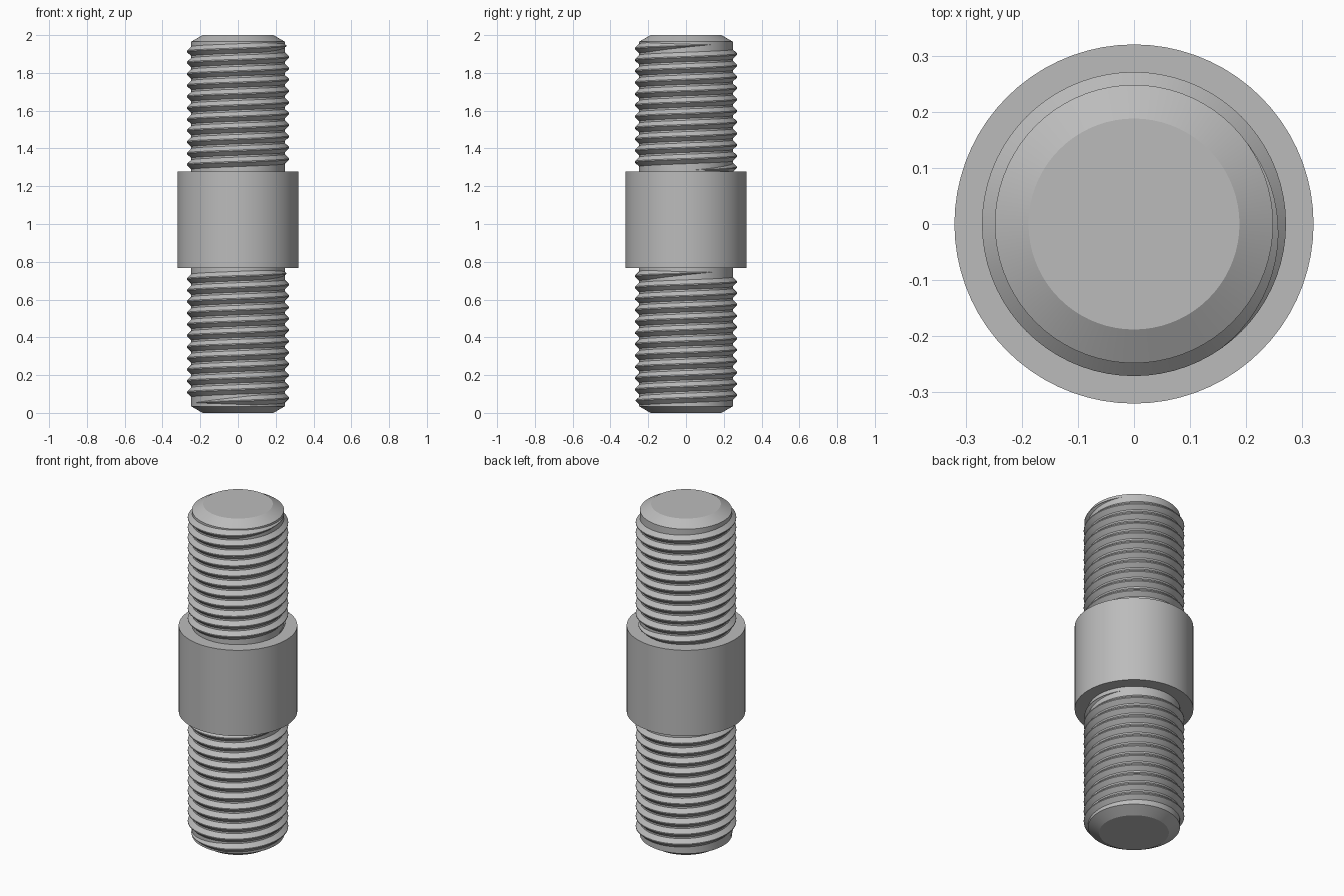
import bpy, bmesh
from math import pi, sin, cos, radians

if "Cube" in bpy.data.objects:
    bpy.data.objects.remove(bpy.data.objects["Cube"])

STEEL = bpy.data.materials.new("grey steel")
STEEL.use_nodes = True
STEEL.diffuse_color = (0.5, 0.5, 0.5, 1)
STEEL.node_tree.nodes["Principled BSDF"].inputs["Base Color"].default_value = (0.5, 0.5, 0.5, 1)

SIDES = 72
CORE, CREST, PITCH = 0.248, 0.271, 0.06


def finish(name, bm):
    bmesh.ops.recalc_face_normals(bm, faces=bm.faces)
    mesh = bpy.data.meshes.new(name)
    bm.to_mesh(mesh)
    bm.free()
    mesh.materials.append(STEEL)
    ob = bpy.data.objects.new(name, mesh)
    bpy.context.collection.objects.link(ob)
    bpy.ops.object.select_all(action="DESELECT")
    ob.select_set(True)
    bpy.context.view_layer.objects.active = ob
    bpy.ops.object.shade_smooth_by_angle(angle=radians(25))
    return ob


def skin(name, rings, closed):
    """Bridge a list of vertex-position rings and cap both ends."""
    bm = bmesh.new()
    loops = [[bm.verts.new(p) for p in ring] for ring in rings]
    n = len(loops[0])
    for a, b in zip(loops, loops[1:]):
        for i in range(n):
            j = (i + 1) % n
            bm.faces.new((a[i], a[j], b[j], b[i]))
    if closed:
        bm.faces.new(loops[0][::-1])
        bm.faces.new(loops[-1])
    return finish(name, bm)


def lathe(name, profile):
    turn = [2 * pi * i / SIDES for i in range(SIDES)]
    return skin(name, [[(r * cos(a), r * sin(a), z) for a in turn] for r, z in profile], True)


def thread(name, z_low, z_high, end_angle):
    """Right-handed V ridge, fading into the core at both ends."""
    steps = int((z_high - z_low) / PITCH * SIDES)
    fade = SIDES // 4
    rings = []
    for k in range(steps + 1):
        a = end_angle - 2 * pi * (steps - k) / SIDES
        z = z_high - PITCH * (steps - k) / SIDES
        s = max(0.02, min(1, k / fade, (steps - k) / fade))
        tip = CORE + (CREST - CORE) * s
        section = [(CORE - 0.004, -0.029 * s), (tip, -0.003 * s),
                   (tip, 0.003 * s), (CORE - 0.004, 0.029 * s)]
        rings.append([(r * cos(a), r * sin(a), z + h) for r, h in section])
    return skin(name, rings, True)


# Plain rods with chamfered tips, and the central collar
lathe("lower_rod", [(0.188, 0), (CORE, 0.035), (CORE, 0.80)])
lathe("upper_rod", [(CORE, 1.25), (CORE, 1.965), (0.188, 2)])
lathe("collar", [(0.32, 0.768), (0.32, 1.278)])

# Helical threads on both rods
thread("lower_thread", 0.052, 0.745, radians(35))
thread("upper_thread", 1.285, 1.95, radians(35))
